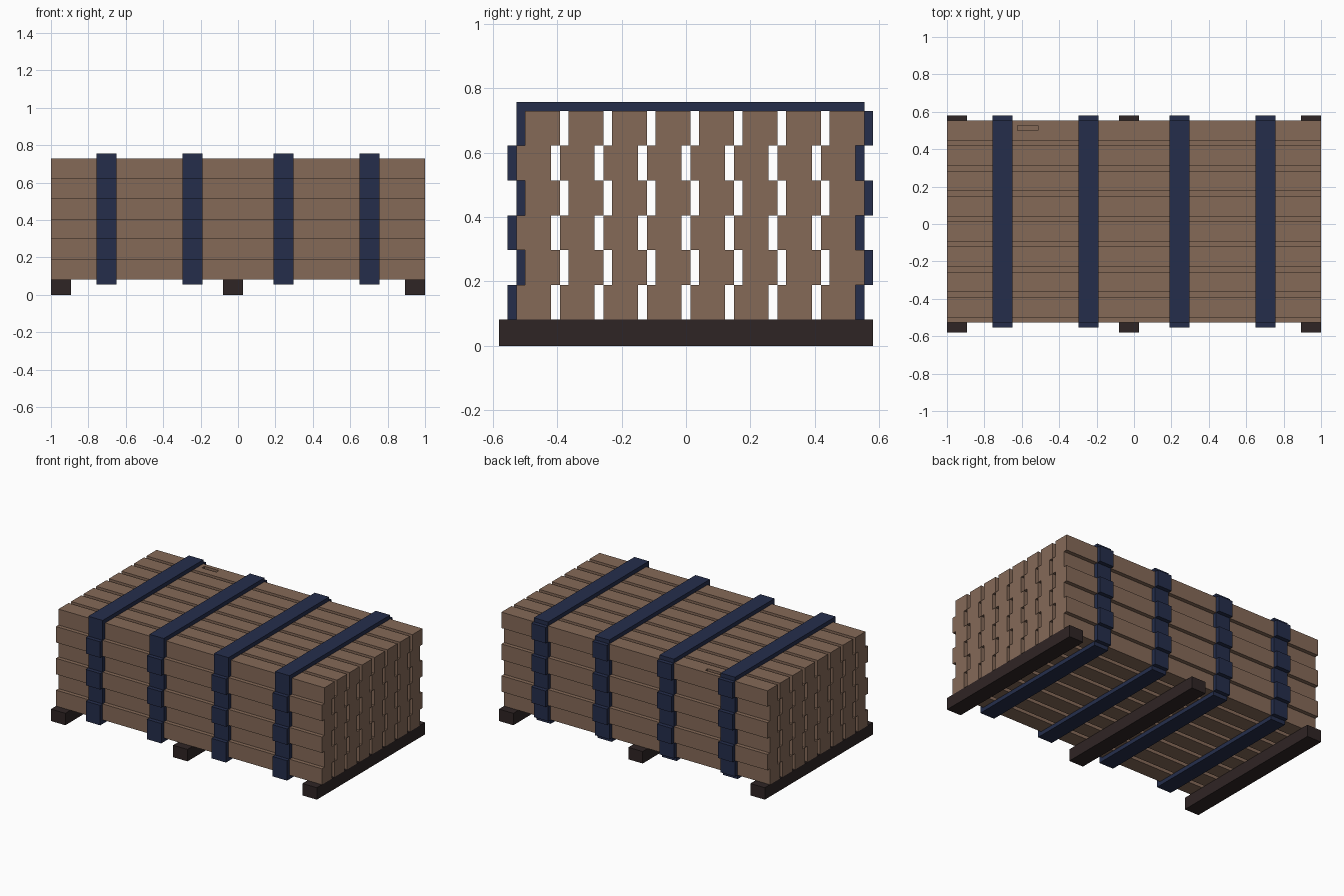
import bpy

if "Cube" in bpy.data.objects:
    bpy.data.objects.remove(bpy.data.objects["Cube"])

U = 2 / 74  # grid unit: every part is a whole number of these


def material(name, rgb):
    m = bpy.data.materials.new(name)
    m.diffuse_color = (*rgb, 1)
    m.use_nodes = True
    m.node_tree.nodes["Principled BSDF"].inputs["Base Color"].default_value = m.diffuse_color
    return m


WOOD = material("brown wood", (0.235, 0.143, 0.097))
STRAP = material("navy strap", (0.018, 0.027, 0.071))
DARK = material("dark timber", (0.028, 0.018, 0.018))


def boxes(name, spans, mat):
    """One object made of boxes, each given as (x0, x1, y0, y1, z0, z1) in grid units."""
    verts, faces = [], []
    for x0, x1, y0, y1, z0, z1 in spans:
        n = len(verts)
        verts += [(x * U, y * U, z * U) for z in (z0, z1)
                  for x, y in ((x0, y0), (x1, y0), (x1, y1), (x0, y1))]
        faces += [(n + 3, n + 2, n + 1, n), (n + 4, n + 5, n + 6, n + 7)]
        faces += [(n + i, n + (i + 1) % 4, n + 4 + (i + 1) % 4, n + 4 + i) for i in range(4)]
    mesh = bpy.data.meshes.new(name)
    mesh.from_pydata(verts, [], faces)
    mesh.materials.append(mat)
    ob = bpy.data.objects.new(name, mesh)
    bpy.context.collection.objects.link(ob)
    return ob


# Three bearers under the stack
for i, x in enumerate((-37, -3, 33)):
    boxes(f"bearer_{i + 1}", [(x, x + 4, -21.5, 21.5, 0, 3)], DARK)

# Six layers of eight boards, every second layer shifted by one unit
LAYERS = 6
for layer in range(LAYERS):
    z = 3 + 4 * layer
    for b in range(8):
        y = -19.5 + layer % 2 + 5 * b
        board = boxes(f"board_{layer + 1}_{b + 1}", [(-37, 37, y, y + 4, z, z + 4)], WOOD)

# Small notch in the last board of the top layer
cutter = boxes("notch_cutter", [(-23, -19, 18.5, 19.5, 26, 28)], WOOD)
cutter.hide_render = True
cutter.hide_set(True)
cut = board.modifiers.new("notch", 'BOOLEAN')
cut.operation = 'DIFFERENCE'
cut.solver = 'EXACT'
cut.object = cutter

# Four straps that follow the stepped sides
for i, x in enumerate((-28, -11, 7, 24)):
    parts = [(x, x + 4, -19.5, 20.5, 27, 28),   # across the top
             (x, x + 4, -20.5, 19.5, 2, 3)]     # across the underside
    for layer in range(LAYERS):
        s, z = layer % 2, 3 + 4 * layer
        parts += [(x, x + 4, -20.5 + s, -19.5 + s, z, z + 4),
                  (x, x + 4, 19.5 + s, 20.5 + s, z, z + 4)]
    boxes(f"strap_{i + 1}", parts, STRAP)
